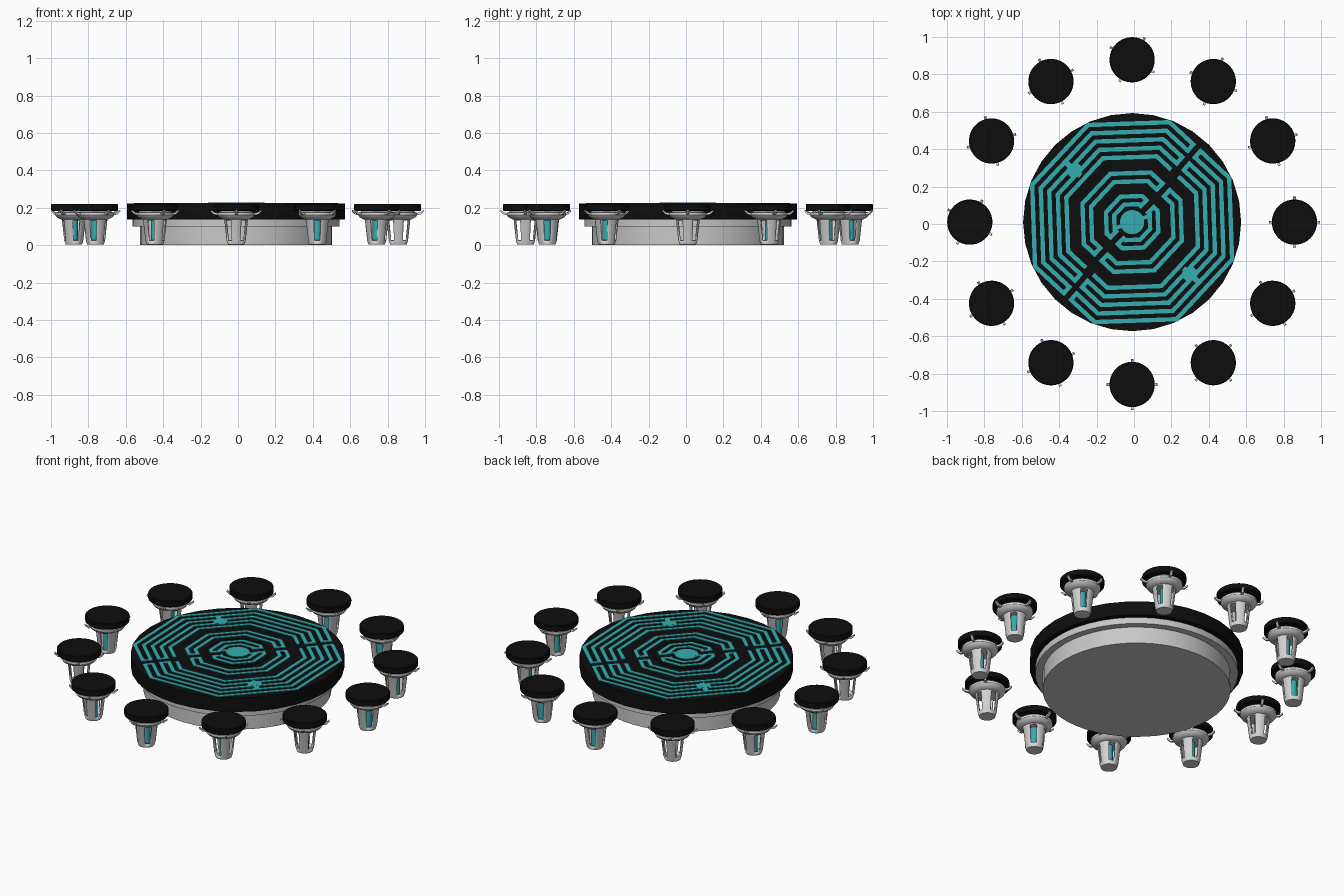
import bpy, bmesh, math
from mathutils import Vector

if "Cube" in bpy.data.objects:
    bpy.data.objects.remove(bpy.data.objects["Cube"])

CX, CY = -0.01, 0.01


def material(name, rgb):
    m = bpy.data.materials.new(name)
    m.diffuse_color = (*rgb, 1)
    m.use_nodes = True
    m.node_tree.nodes["Principled BSDF"].inputs["Base Color"].default_value = m.diffuse_color
    return m


BLACK = material("matte black", (0.004, 0.004, 0.004))
TEAL = material("glowing teal", (0.033, 0.42, 0.44))
GREY = material("light grey", (0.58, 0.58, 0.58))
PALE = material("pale grey", (0.66, 0.66, 0.66))


def finish(bm, name, mat):
    bmesh.ops.remove_doubles(bm, verts=bm.verts, dist=1e-5)
    bmesh.ops.recalc_face_normals(bm, faces=bm.faces)
    me = bpy.data.meshes.new(name)
    bm.to_mesh(me)
    bm.free()
    me.materials.append(mat)
    for p in me.polygons:
        p.use_smooth = True
    me.set_sharp_from_angle(angle=math.radians(30))
    return me


def place(me, name, x=CX, y=CY, rot=0.0):
    ob = bpy.data.objects.new(name, me)
    ob.location = (x, y, 0)
    ob.rotation_euler = (0, 0, rot)
    bpy.context.collection.objects.link(ob)
    return ob


def lathe(name, profile, mat, n=32, skip=None):
    """Revolve (radius, z) points; skip(row, column) leaves a hole."""
    bm = bmesh.new()
    rings = []
    for r, z in profile:
        if r == 0:
            rings.append([bm.verts.new((0, 0, z))] * n)
        else:
            rings.append([bm.verts.new((r * math.cos(math.tau * i / n),
                                        r * math.sin(math.tau * i / n), z)) for i in range(n)])
    for j in range(len(rings) - 1):
        for i in range(n):
            if skip and skip(j, i):
                continue
            k = (i + 1) % n
            q = [rings[j][i], rings[j][k], rings[j + 1][k], rings[j + 1][i]]
            bm.faces.new(list(dict.fromkeys(q)))
    return finish(bm, name, mat)


# Table: stepped drum base, overhanging top, slightly raised centre
place(lathe("table_base", [(0, 0), (.513, 0), (.513, .10), (.553, .10),
                           (.553, .14), (0, .14)], GREY, 48), "table_base")
place(lathe("table_top", [(0, .138), (.583, .138), (.583, .222), (0, .222)], BLACK, 32), "table_top")
place(lathe("table_centre", [(.0, .222), (.175, .222), (.175, .226), (0, .226)], BLACK, 32), "table_centre")
place(lathe("centre_light", [(0, .226), (.065, .226), (.065, .229), (0, .229)], TEAL, 24), "centre_light")

# Octagonal light lines on the table top
TURN = math.radians(2)


def octagon_point(apothem, a):
    d = (a - TURN + math.pi / 8) % (math.pi / 4) - math.pi / 8
    r = apothem / math.cos(d)
    return Vector((r * math.cos(a), r * math.sin(a)))


def octagon_arc(apothem, gap_at, half_gap):
    g = half_gap / apothem
    a0, a1 = gap_at + g, gap_at + math.pi - g
    corners = [TURN + math.pi / 8 + k * math.pi / 4 for k in range(-8, 17)]
    angles = [a0] + [c for c in corners if a0 + .02 < c < a1 - .02] + [a1]
    return [octagon_point(apothem, a) for a in angles]


def strip(bm, pts, closed, width, z, h=.003):
    """Flat mitred ribbon along a path, given a small thickness."""
    n = len(pts)
    sides = []
    for i, p in enumerate(pts):
        before = pts[i - 1] if closed or i else None
        after = pts[(i + 1) % n] if closed or i < n - 1 else None
        d1 = (p - before).normalized() if before else (after - p).normalized()
        d2 = (after - p).normalized() if after else d1
        n1, n2 = Vector((-d1.y, d1.x)), Vector((-d2.y, d2.x))
        m = (n1 + n2) / max(1 + n1.dot(n2), .3) * width / 2
        sides.append([bm.verts.new((*(p + m * s), z)) for s in (1, -1)])
    faces = []
    for i in range(n if closed else n - 1):
        (a, b), (c, d) = sides[i], sides[(i + 1) % n]
        faces.append(bm.faces.new((a, b, d, c)))
    new = bmesh.ops.extrude_face_region(bm, geom=faces)["geom"]
    bmesh.ops.translate(bm, vec=(0, 0, h), verts=[v for v in new if isinstance(v, bmesh.types.BMVert)])


W = .023
bm = bmesh.new()
for outer, inner, gap, z in ((.527, .482, 49, .2225), (.437, .392, 49, .2225),
                             (.262, .217, 46, .2225), (.138, .095, 46, .2265)):
    for side in (0, 180):
        at = math.radians(gap + side)
        loop = octagon_arc(outer, at, .026) + octagon_arc(inner, at, .026)[::-1]
        strip(bm, loop, True, W, z)
for side in (0, 180):
    strip(bm, octagon_arc(.347, math.radians(49 + side), .026), False, W, .2225)
    # Junction pads on the other diagonal
    a = math.radians(138 + side)
    u = Vector((math.cos(a), math.sin(a)))
    strip(bm, [u * .37, u * .49], False, .03, .223)
    t = Vector((-u.y, u.x)) * .04
    strip(bm, [u * .415 - t, u * .415 + t], False, .05, .2235)
# Short links from the centre light
for deg in (20, 200):
    a = math.radians(deg)
    u = Vector((math.cos(a), math.sin(a)))
    strip(bm, [u * .05, u * .09], False, .02, .2262)
place(finish(bm, "table_light_lines", TEAL), "table_light_lines")

# Stool parts, shared by all twelve stools
shell = lathe("stool_shell", [(0, .008), (.044, .008), (.051, .025), (.063, .132), (.068, .145)],
              PALE, 40, lambda j, i: j == 2 and 3 <= i % 10 < 7)
for v in shell.vertices:
    if v.co.z < .01:
        v.co.z = .003
collar = lathe("stool_collar", [(0, .138), (.068, .138), (.092, .150), (.100, .162), (.100, .174),
                                (.085, .178), (.085, .187), (0, .187)], PALE, 40)
cushion = lathe("stool_cushion", [(0, .184), (.116, .184), (.121, .188), (.121, .217),
                                  (.117, .221), (0, .221)], BLACK, 40)
core = lathe("stool_light_core", [(0, .01), (.022, .01), (.022, .14), (0, .14)], TEAL, 16)

# Four clips angled up and out from the collar
bm = bmesh.new()
for k in range(4):
    a = k * math.pi / 2
    u, t = Vector((math.cos(a), math.sin(a), 0)), Vector((-math.sin(a), math.cos(a), 0)) * .007
    prof = [(.09, .160), (.118, .164), (.136, .181), (.134, .189), (.115, .175), (.09, .172)]
    rows = [[bm.verts.new(u * r + t * s + Vector((0, 0, z))) for r, z in prof] for s in (-1, 1)]
    bm.faces.new(rows[0])
    bm.faces.new(rows[1][::-1])
    for i in range(6):
        j = (i + 1) % 6
        bm.faces.new((rows[0][i], rows[0][j], rows[1][j], rows[1][i]))
clips = finish(bm, "stool_clips", PALE)

# Ring of stools, each swivelled differently
SWIVEL = [0, 15, 68, 60, 28, 15, 60, 32, 22, 0, 45, 30]
for i, swivel in enumerate(SWIVEL):
    a = i * math.tau / 12
    x, y = CX + .868 * math.cos(a), CY + .868 * math.sin(a)
    for me in (shell, collar, cushion, core, clips):
        ob = place(me, f"{me.name}_{i + 1}", x, y, math.radians(swivel))
        if me is shell:
            mod = ob.modifiers.new("wall", 'SOLIDIFY')
            mod.thickness = .008
            mod.offset = -1
